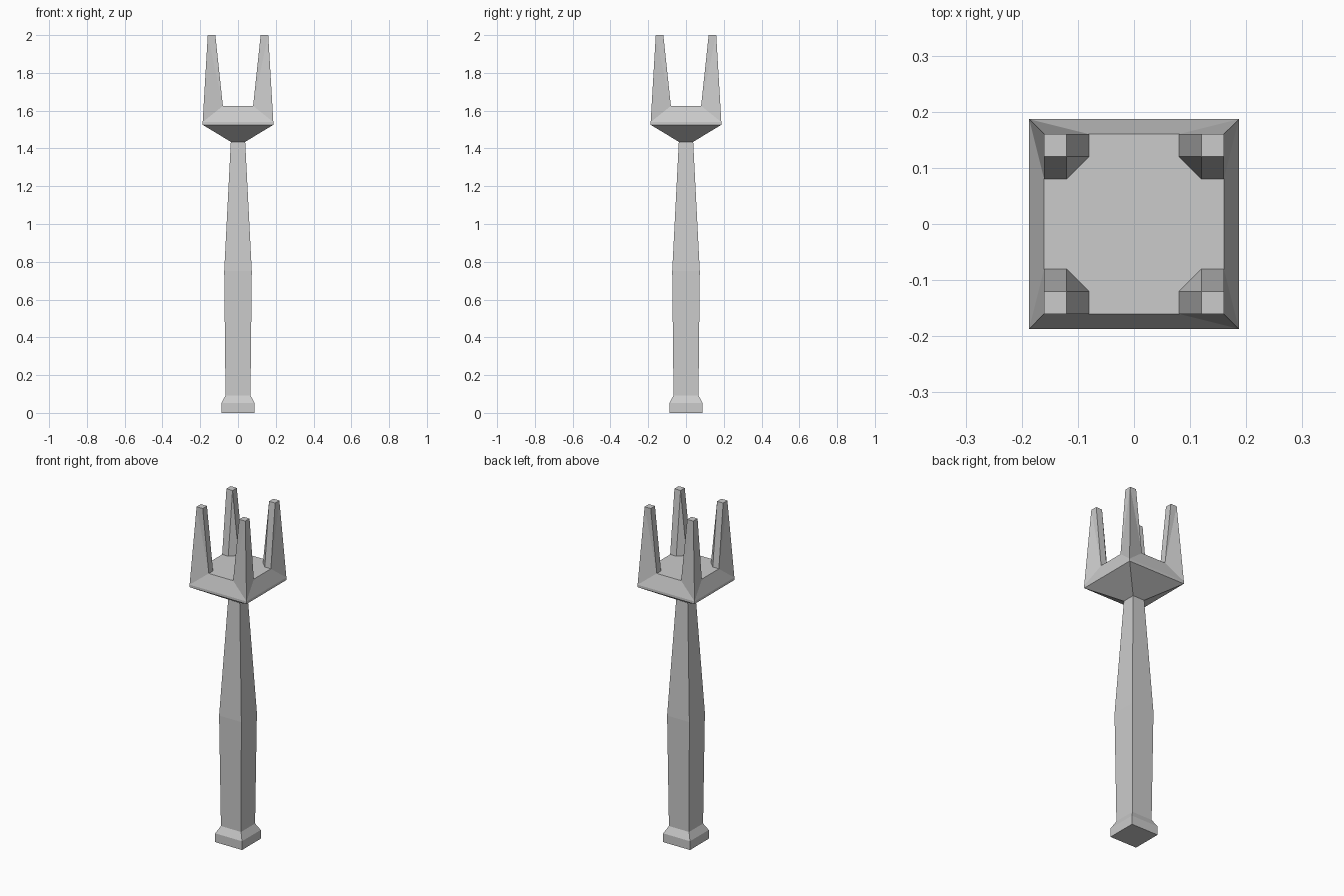
import bpy, bmesh
from mathutils import Matrix, Vector

if "Cube" in bpy.data.objects:
    bpy.data.objects.remove(bpy.data.objects["Cube"])


def square(bm, half, z):
    return [bm.verts.new((sx * half, sy * half, z))
            for sx, sy in ((1, 1), (-1, 1), (-1, -1), (1, -1))]


def loft(bm, profile):
    """Stack square sections (half width, z) and bridge them; return the rings."""
    rings = [square(bm, h, z) for h, z in profile]
    for lo, hi in zip(rings, rings[1:]):
        for i in range(4):
            j = (i + 1) % 4
            bm.faces.new((lo[i], lo[j], hi[j], hi[i]))
    return rings


def finish(bm, name):
    bmesh.ops.recalc_face_normals(bm, faces=bm.faces)
    mesh = bpy.data.meshes.new(name)
    bm.to_mesh(mesh)
    bm.free()
    obj = bpy.data.objects.new(name, mesh)
    bpy.context.collection.objects.link(obj)


NECK = (0.038, 1.435)

# Handle with flared pommel, open where it meets the head
bm = bmesh.new()
rings = loft(bm, [(0.088, 0), (0.088, 0.052), (0.066, 0.093), (0.073, 0.75), NECK])
bm.faces.new(rings[0])
finish(bm, "handle")

# Head: flared socket, sloping rim and four corner prongs
bm = bmesh.new()
rim = loft(bm, [NECK, (0.187, 1.525), (0.187, 1.54)])[-1]
FLOOR, TOP = 1.625, 2.0
foot_xy = [(0.16, 0.08), (0.12, 0.08), (0.08, 0.12), (0.08, 0.16)]
tip_xy = [(0.16, 0.12), (0.12, 0.12), (0.12, 0.16), (0.16, 0.16)]
feet = []
for k in range(4):
    turn = Matrix.Rotation(k * 1.5707963268, 3, 'Z')
    foot = [bm.verts.new(turn @ Vector((x, y, FLOOR))) for x, y in foot_xy]
    tip = [bm.verts.new(turn @ Vector((x, y, TOP))) for x, y in tip_xy]
    feet.append(foot)
    a, b, c, d = foot
    p, q, r, s = tip
    bm.faces.new(tip)
    bm.faces.new((a, b, q, p))
    bm.faces.new((b, c, q))
    bm.faces.new((c, d, r, q))
    # Outer prong faces run down to the rim corner
    bm.faces.new((d, rim[k], s))
    bm.faces.new((d, s, r))
    bm.faces.new((rim[k], a, s))
    bm.faces.new((a, p, s))

# Sloping sides between prongs, and the floor
for k in range(4):
    n = (k + 1) % 4
    bm.faces.new((rim[k], rim[n], feet[n][0], feet[k][3]))
bm.faces.new([v for foot in feet for v in foot])
finish(bm, "pronged_head")
